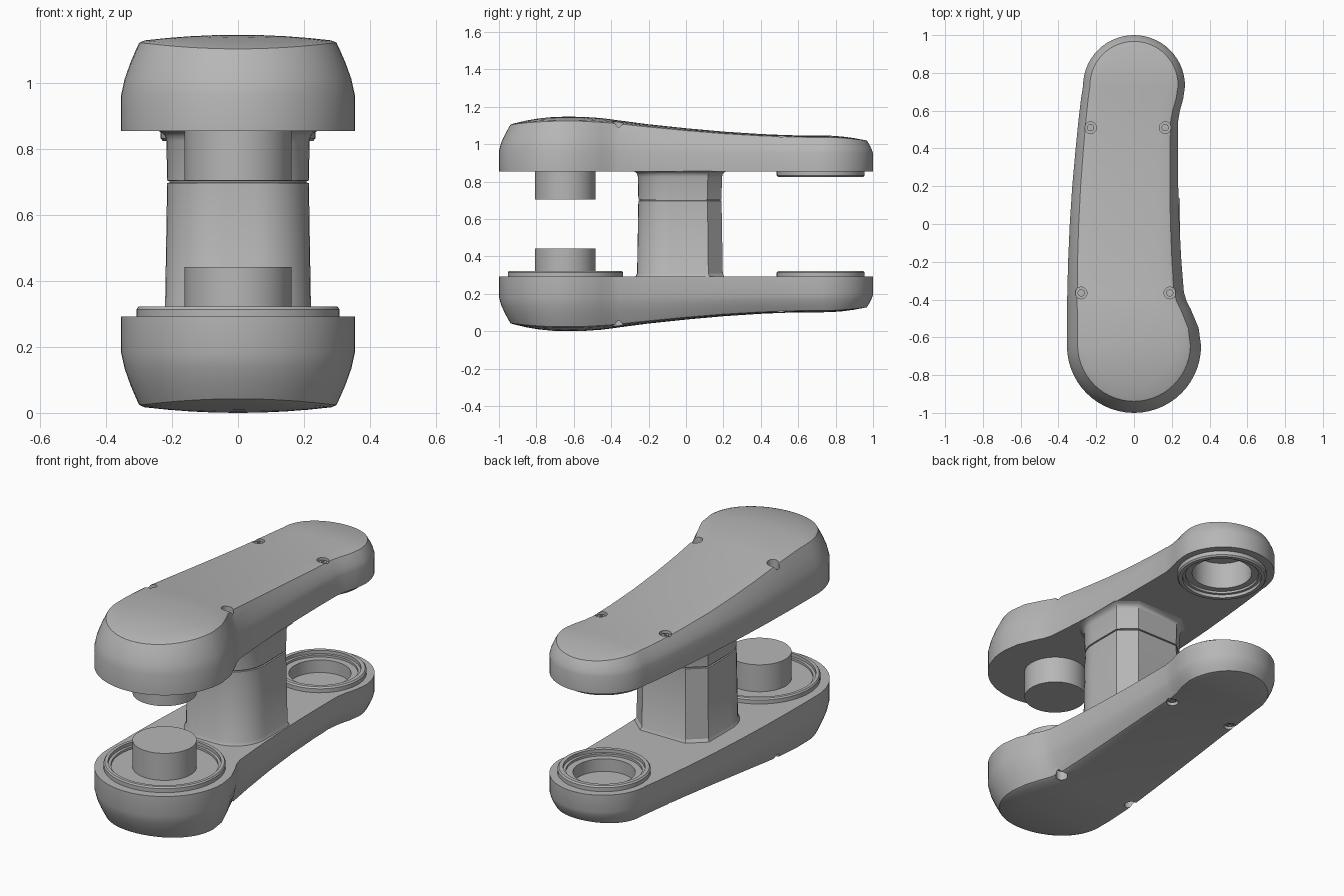
import bpy, bmesh, math
from mathutils import Vector

if "Cube" in bpy.data.objects:
    bpy.data.objects.remove(bpy.data.objects["Cube"])

HEIGHT = 1.147          # overall height; the lower half mirrors the upper
FACE = 0.855            # flat inner face of the upper arm
FRONT_Y, FRONT_R = -0.645, 0.355
BACK_Y, BACK_R = 0.73, 0.27

grey = bpy.data.materials.new("plain_grey")
grey.use_nodes = True
grey.diffuse_color = (0.47, 0.47, 0.47, 1)
grey.node_tree.nodes["Principled BSDF"].inputs["Base Color"].default_value = grey.diffuse_color


def make(name, verts, faces, lower=False):
    """Mesh object from rings; lower=True reflects it into the lower half."""
    if lower:
        verts = [(x, y, HEIGHT - z) for x, y, z in verts]
    mesh = bpy.data.meshes.new(name)
    mesh.from_pydata([tuple(v) for v in verts], [], faces)
    bm = bmesh.new()
    bm.from_mesh(mesh)
    bmesh.ops.remove_doubles(bm, verts=bm.verts, dist=0.0005)
    bmesh.ops.recalc_face_normals(bm, faces=bm.faces)
    bm.to_mesh(mesh)
    bm.free()
    mesh.materials.append(grey)
    obj = bpy.data.objects.new(name, mesh)
    bpy.context.collection.objects.link(obj)
    return obj


def bridge(rings, closed=False):
    """Quads between consecutive rings of equal length."""
    n, faces = len(rings[0]), []
    for r in range(len(rings) - (0 if closed else 1)):
        a, b = r * n, (r + 1) % len(rings) * n
        faces += [(a + i, a + (i + 1) % n, b + (i + 1) % n, b + i) for i in range(n)]
    return [v for ring in rings for v in ring], faces


def lathe(name, x, y, profile, lower=False, closed=False, n=64):
    """Revolve (radius, z) points round a vertical axis."""
    turns = [math.tau * i / n for i in range(n)]
    rings = [[(x + r * math.cos(a), y + r * math.sin(a), z) for a in turns] for r, z in profile]
    return make(name, *bridge(rings, closed), lower)


def rod(name, x, y, r, z0, z1, lower=False, n=64):
    return lathe(name, x, y, [(0, z0), (r, z0), (r, z1), (0, z1)], lower, n=n)


def smooth(obj, degrees=30):
    bpy.ops.object.select_all(action="DESELECT")
    obj.select_set(True)
    bpy.context.view_layer.objects.active = obj
    bpy.ops.object.shade_smooth_by_angle(angle=math.radians(degrees))


def cut(obj, cutter):
    mod = obj.modifiers.new("cut", "BOOLEAN")
    mod.operation, mod.solver, mod.object = "DIFFERENCE", "EXACT", cutter
    cutter.hide_render = True
    bpy.context.view_layer.objects.active = obj
    bpy.ops.object.modifier_apply(modifier=mod.name)
    bpy.data.objects.remove(cutter)


# Arm stations between the end circles: y, left x, right x, rim z, spine z
MIDDLE = [
    (-0.645, -0.355, 0.355, 1.130, 1.147),
    (-0.55, -0.355, 0.342, 1.129, 1.146),
    (-0.45, -0.354, 0.300, 1.123, 1.139),
    (-0.41, -0.354, 0.279, 1.120, 1.134),
    (-0.36, -0.353, 0.264, 1.115, 1.127),
    (-0.2, -0.349, 0.251, 1.097, 1.106),
    (0.0, -0.340, 0.240, 1.077, 1.085),
    (0.2, -0.327, 0.234, 1.060, 1.067),
    (0.4, -0.309, 0.232, 1.048, 1.054),
    (0.54, -0.295, 0.233, 1.043, 1.048),
    (0.6, -0.288, 0.243, 1.041, 1.047),
    (0.66, -0.281, 0.260, 1.040, 1.046),
    (0.73, -0.270, 0.270, 1.040, 1.046),
]


def stations():
    out, steps = [], 14
    for k in range(steps):
        a = math.pi / 2 * (1 - k / steps)
        w = FRONT_R * math.cos(a)
        out.append((FRONT_Y - FRONT_R * math.sin(a), -w, w, 1.13 - 0.02 * math.sin(a) ** 2, 1.147))
    out += MIDDLE
    for k in range(1, steps + 1):
        a = math.pi / 2 * k / steps
        w = BACK_R * math.cos(a)
        out.append((BACK_Y + BACK_R * math.sin(a), -w, w, 1.04 - 0.018 * math.sin(a) ** 2, 1.046))
    return out


def arm(name, lower):
    # Each outline point: edge position, spine position, rim z, spine z, rim inset
    points = []
    rows = stations()
    for side, order in ((2, rows), (1, rows[::-1])):
        for row in order:
            y = row[0]
            spine = Vector(((row[1] + row[2]) / 2, min(max(y, FRONT_Y), BACK_Y)))
            t = (y + 1) / 2
            points.append((Vector((row[side], y)), spine, row[3], row[4], 0.065 - 0.03 * t, 0.965 - 0.015 * t))

    def ring(inset, height):
        out = []
        for p, s, rim, top, d, wall in points:
            q = p + (s - p).normalized() * inset(d)
            out.append((q.x, q.y, height(wall, rim)))
        return out

    rings = [ring(lambda d: 0, lambda w, r: FACE)]
    for u in (0, 0.3, 0.6, 0.85, 0.96):
        rings.append(ring(lambda d: d * u ** 1.4, lambda w, r: w + (r - w) * u))
    rings.append(ring(lambda d: d + 0.012, lambda w, r: r))
    # Crowned outer surface closing on the spine
    rim_ring = rings[-1]
    for s in (0.75, 0.5, 0.25, 0):
        crown = []
        for (p, sp, rim, top, d, w), (x, y, z) in zip(points, rim_ring):
            q = sp.lerp(Vector((x, y)), s)
            crown.append((q.x, q.y, rim + (top - rim) * (1 - s * s)))
        if s == 0:
            crown = [(x, y, pt[3]) for (x, y, z), pt in zip(crown, points)]
        rings.append(crown)
    verts, faces = bridge(rings)
    faces.append(tuple(range(len(points)))[::-1])
    return make(name, verts, faces, lower)


SCREWS = [(-0.23, 0.51, 1.028), (0.165, 0.51, 1.028), (-0.28, -0.365, 1.068), (0.19, -0.365, 1.068)]


def post_ring(scale, z):
    """Post section: chamfered at the back, rounded at the front."""
    half = [(0.13, 0.19), (0.215, 0.115)]
    for k in range(11):
        a = math.pi / 2 * k / 10
        half.append((0.05 + 0.165 * math.cos(a), -0.08 - 0.175 * math.sin(a)))
    outline = half + [(-x, y) for x, y in half[::-1]]
    return [(x * scale, -0.033 + (y + 0.033) * scale, z) for x, y in outline]


def post(name, levels):
    rings = [post_ring(s, z) for s, z in levels]
    verts, faces = bridge(rings)
    n = len(rings[0])
    faces += [tuple(range(n)), tuple(range(len(verts) - n, len(verts)))]
    smooth(make(name, verts, faces))


for half, lower in (("upper", False), ("lower", True)):
    body = arm(half + "_arm", lower)
    # Socket in the back end
    depth = 0.07 if lower else 0.15
    cut(body, rod("socket_cutter", 0, 0.72, 0.157, FACE - 0.1, FACE + depth, lower))
    # Screw recesses and their heads
    for i, (x, y, z) in enumerate(SCREWS):
        cut(body, rod("screw_cutter", x, y, 0.031, z, 1.3, lower, n=24))
        smooth(lathe(f"{half}_screw_{i + 1}", x, y,
                     [(0, z - 0.01), (0.019, z - 0.01), (0.019, z + 0.008), (0.009, z + 0.008),
                      (0.009, z + 0.002), (0, z + 0.002)], lower, n=24))
    smooth(body)
    # Pin on the front end, raised collar round the socket
    smooth(rod(half + "_pin", 0, FRONT_Y, 0.162, FACE - 0.15, FACE + 0.02, lower))
    smooth(lathe(half + "_socket_collar", 0, 0.72,
                 [(0.235, FACE + 0.01), (0.235, FACE - 0.022), (0.228, FACE - 0.03),
                  (0.207, FACE - 0.03), (0.207, FACE - 0.012), (0.192, FACE - 0.012),
                  (0.192, FACE + 0.01)], lower, closed=True))

# Wide collar round the lower pin
smooth(lathe("lower_pin_collar", 0, FRONT_Y,
             [(0.308, FACE + 0.01), (0.308, FACE - 0.022), (0.302, FACE - 0.03),
              (0.285, FACE - 0.03), (0.285, FACE - 0.012), (0.27, FACE - 0.012),
              (0.27, FACE + 0.01)], True, closed=True))

# Two-piece centre post with a seam
post("lower_post", [(1.08, 0.285), (1.06, 0.296), (1.03, 0.308), (1.0, 0.697), (0.97, 0.699)])
post("post_seam", [(0.97, 0.69), (0.97, 0.71)])
post("upper_post", [(0.97, 0.703), (1.0, 0.705), (1.01, 0.825), (1.03, 0.84), (1.07, 0.85), (1.13, 0.856)])
